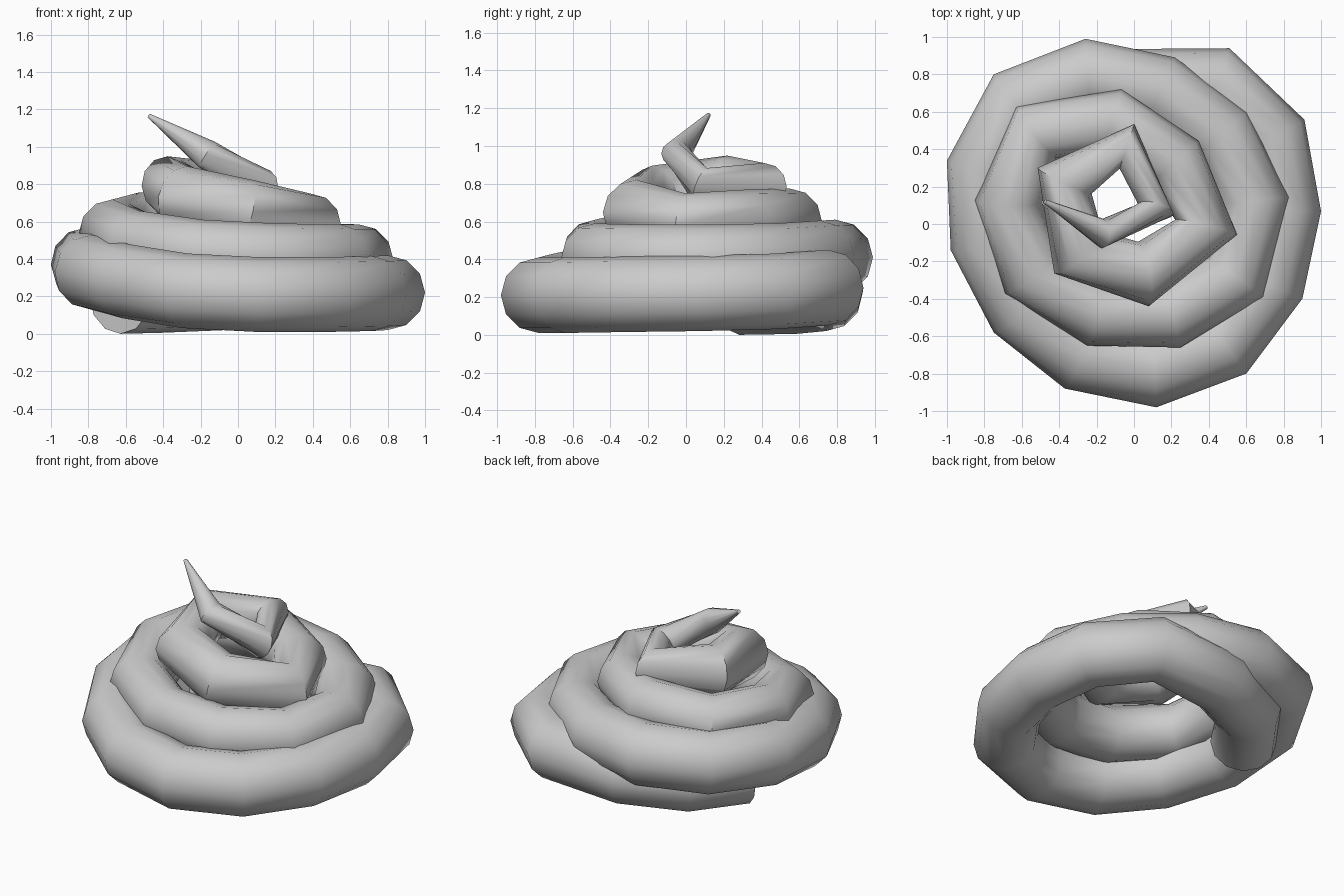
import bpy, math
from mathutils import Vector

# Outer corner of each bend seen from above, centreline height, tube radius
BENDS = [
    # bottom turn
    (0.51, 0.94, .25, .20), (0.91, 0.56, .23, .20), (1.00, 0.07, .22, .20),
    (0.90, -0.40, .215, .20), (0.60, -0.80, .21, .20), (0.12, -0.98, .21, .20),
    (-0.37, -0.88, .23, .20), (-0.75, -0.58, .28, .20), (-0.98, -0.14, .33, .20),
    (-1.00, 0.34, .37, .20), (-0.75, 0.80, .40, .20), (-0.26, 0.99, .41, .20),
    # middle turn
    (0.22, 0.89, .41, .195), (0.61, 0.60, .40, .19), (0.83, 0.14, .40, .185),
    (0.69, -0.39, .405, .18), (0.25, -0.66, .41, .18), (-0.25, -0.65, .43, .18),
    (-0.69, -0.37, .48, .18), (-0.85, 0.13, .54, .18), (-0.63, 0.63, .58, .175),
    (-0.07, 0.72, .60, .175),
    # upper turn
    (0.35, 0.44, .60, .17), (0.55, -0.06, .58, .17), (0.08, -0.44, .65, .175),
    (-0.43, -0.26, .73, .17), (-0.51, 0.31, .79, .16), (0.01, 0.53, .785, .125),
    # curl
    (0.21, 0.04, .79, .10), (-0.18, -0.13, .96, .08),
]
TIP = (-0.475, 0.12, 1.165, .012)

# Hidden start of the tube under the bottom turn, then the bends moved inward
path = [(-0.63, 0.28, .20, .20), (-0.42, 0.58, .205, .20), (-0.06, 0.74, .22, .20)]
for i, (x, y, z, r) in enumerate(BENDS):
    prev = BENDS[i - 1] if i else (0.02, 0.93)
    nxt = BENDS[i + 1] if i + 1 < len(BENDS) else TIP
    p = Vector((x, y))
    a = (p - Vector(prev[:2])).normalized()
    b = (Vector(nxt[:2]) - p).normalized()
    t = (a + b).normalized()
    path.append((x + t.y * r, y - t.x * r, z, r))   # clockwise: inside is on the right
path.append(TIP)

# Tapering coiled tube, 12 sided
curve = bpy.data.curves.new("coil", 'CURVE')
curve.dimensions = '3D'
curve.twist_mode = 'Z_UP'
curve.bevel_depth = 1.0
curve.bevel_resolution = 4
curve.use_fill_caps = True
spline = curve.splines.new('POLY')
spline.points.add(len(path) - 1)
for point, (x, y, z, r) in zip(spline.points, path):
    point.co = (x, y, z, 1)
    point.radius = r
spline.use_smooth = True

coil = bpy.data.objects.new("coil", curve)
bpy.context.collection.objects.link(coil)
bpy.context.view_layer.objects.active = coil
coil.select_set(True)
bpy.ops.object.convert(target='MESH')
bpy.ops.object.shade_smooth_by_angle(angle=math.radians(50))
